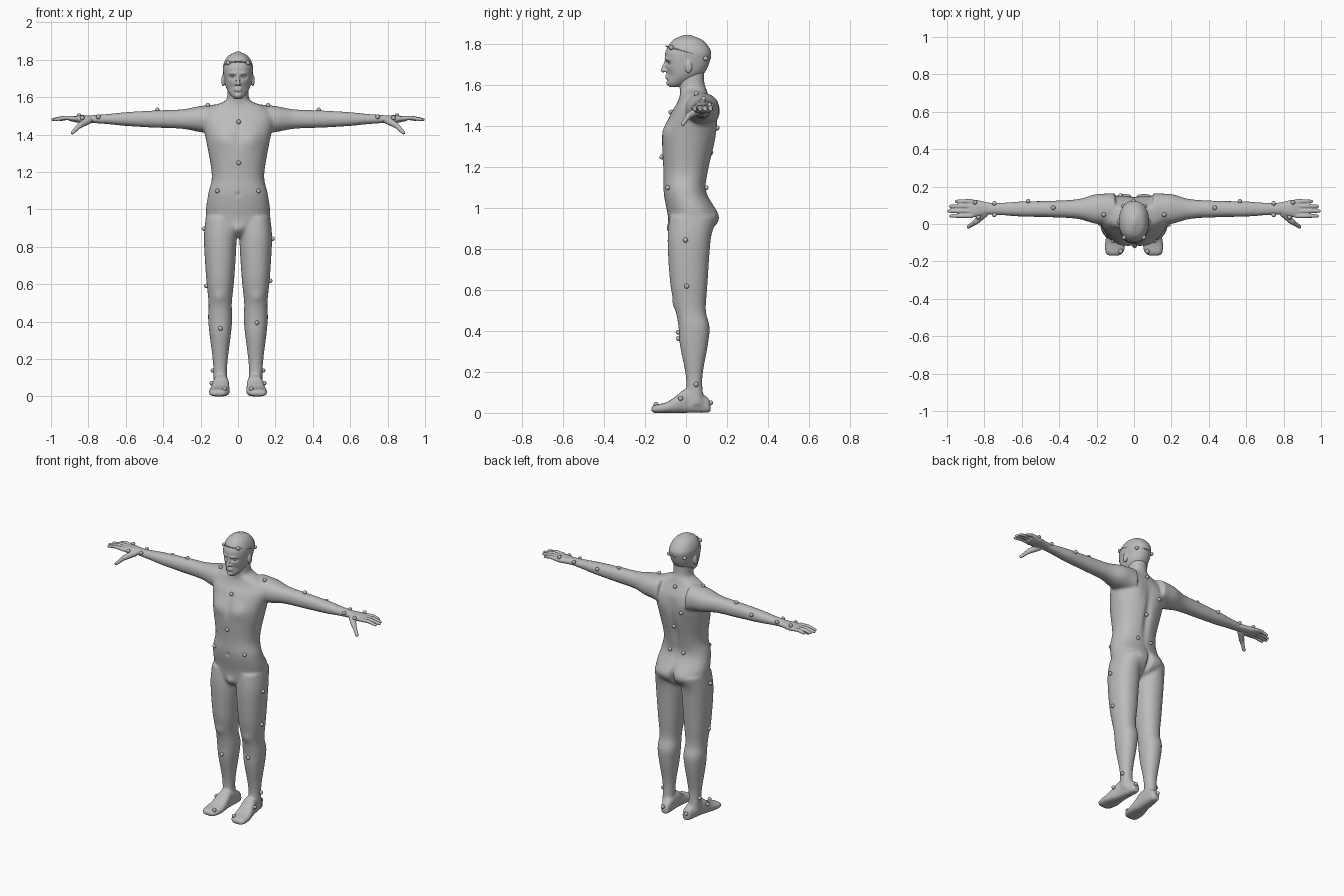
import bpy, bmesh, math
from mathutils import Vector, Matrix

if "Cube" in bpy.data.objects:
    bpy.data.objects.remove(bpy.data.objects["Cube"])

LEFT_AND_RIGHT = (1, -1)
CENTRE_ONLY = (1,)


def make_material(name, value):
    material = bpy.data.materials.new(name)
    material.use_nodes = True
    colour = (value, value, value, 1)
    material.diffuse_color = colour
    material.node_tree.nodes["Principled BSDF"].inputs["Base Color"].default_value = colour
    return material


grey = make_material("plain grey", .5)


def add_object(name, bm):
    bmesh.ops.recalc_face_normals(bm, faces=bm.faces)
    mesh = bpy.data.meshes.new(name)
    bm.to_mesh(mesh)
    bm.free()
    mesh.materials.append(grey)
    mesh.shade_smooth()
    part = bpy.data.objects.new(name, mesh)
    bpy.context.collection.objects.link(part)
    return part


def blend_rings(rings, steps=5):
    """Follow a smooth curve through neighbouring rings."""
    rings = [Vector(ring) for ring in rings]
    padded = [rings[0], *rings, rings[-1]]
    blended = []
    for before, start, end, after in zip(padded, padded[1:], padded[2:], padded[3:]):
        leave, arrive = (end - before) / 2, (after - start) / 2
        for step in range(steps):
            t = step / steps
            ease = t * t * (3 - 2 * t)
            blended.append(start.lerp(end, ease) + leave * t * (1 - t) ** 2 - arrive * t * t * (1 - t))
    return blended + [rings[-1]]


def loft(bm, axis, rings, sides, power=2.2, count=36):
    """Skin rings (station, low, high, low, high) along an axis, once for each side."""
    for side in sides:
        loops = []
        for station, low_u, high_u, low_v, high_v in blend_rings(rings):
            loop = []
            for k in range(count):
                c, s = math.cos(math.tau * k / count), math.sin(math.tau * k / count)
                c, s = (math.copysign(abs(n) ** (2 / power), n) for n in (c, s))
                u = (low_u + high_u + c * (high_u - low_u)) / 2
                v = (low_v + high_v + s * (high_v - low_v)) / 2
                x, y, z = {"x": (station, u, v), "y": (u, station, v), "z": (u, v, station)}[axis]
                loop.append(bm.verts.new((x * side, y, max(z, 0))))
            loops.append(loop)
        for lower, upper in zip(loops, loops[1:]):
            for k in range(count):
                bm.faces.new((lower[k - 1], lower[k], upper[k], upper[k - 1]))
        bm.faces.new(loops[0])
        bm.faces.new(loops[-1])


def column(bm, middle, sides, rings):
    """Upright form from rings (height, half width, front, back)."""
    loft(bm, "z", [(z, middle - w, middle + w, front, back) for z, w, front, back in rings], sides)


def ball(bm, centre, size):
    matrix = Matrix.Translation(centre) @ Matrix.Diagonal((*size, 1))
    bmesh.ops.create_uvsphere(bm, u_segments=16, v_segments=10, radius=1, matrix=matrix)


def rod(bm, start, end, start_radius, end_radius):
    """Rounded tapered rod."""
    start, end = Vector(start), Vector(end)
    span = end - start
    turn = span.to_track_quat("Z", "Y").to_matrix().to_4x4()
    bmesh.ops.create_cone(bm, cap_ends=True, segments=16, radius1=start_radius, radius2=end_radius,
                          depth=span.length, matrix=Matrix.Translation((start + end) / 2) @ turn)
    ball(bm, start, [start_radius] * 3)
    ball(bm, end, [end_radius] * 3)


def fuse(part, voxel, passes):
    """Merge overlapping shells into one smooth skin."""
    remesh = part.modifiers.new("fuse", "REMESH")
    remesh.mode, remesh.voxel_size, remesh.use_smooth_shade = "VOXEL", voxel, True
    soften = part.modifiers.new("soften", "SMOOTH")
    soften.factor, soften.iterations = .5, passes
    graph = bpy.context.evaluated_depsgraph_get()
    mesh = bpy.data.meshes.new_from_object(part.evaluated_get(graph))
    part.modifiers.clear()
    part.data = mesh
    mesh.materials.clear()
    mesh.materials.append(grey)
    mesh.shade_smooth()


def sculpt(part, centre, width, height, shift):
    """Shift the skin softly along y around a point and its mirror point."""
    x, y, z = centre
    for vertex in part.data.vertices:
        co = vertex.co
        distance = (((abs(co.x) - x) / width) ** 2 + ((co.z - z) / height) ** 2 + ((co.y - y) / .05) ** 2)
        co.y += shift * math.exp(-distance)


def mark(bm, part, spots, sides):
    """Set round markers on the skin nearest to each spot."""
    for x, y, z in spots:
        for side in sides:
            spot = Vector((x * side, y, z))
            nearest = min(part.data.vertices, key=lambda vertex: (vertex.co - spot).length_squared)
            ball(bm, nearest.co + nearest.normal * .004, [.012] * 3)


# Torso and neck
bm = bmesh.new()
column(bm, 0, CENTRE_ONLY, [
    (.85, .04, -.05, .05), (.9, .14, -.08, .13), (.97, .172, -.09, .155), (1.08, .16, -.11, .1),
    (1.18, .14, -.11, .11), (1.34, .165, -.115, .145), (1.46, .19, -.075, .145), (1.51, .185, -.045, .13),
    (1.55, .14, -.03, .11), (1.58, .07, -.03, .1), (1.61, .057, -.035, .09), (1.69, .055, -.03, .09)])
# Legs
column(bm, .095, LEFT_AND_RIGHT, [
    (.96, .077, -.08, .14), (.84, .087, -.09, .12), (.63, .075, -.077, .105), (.5, .062, -.05, .097),
    (.42, .065, -.037, .115), (.33, .057, -.03, .107), (.17, .038, 0, .08), (.04, .036, 0, .09)])
# Feet
loft(bm, "y", [(y, .09 - y / 10 - w, .09 - y / 10 + w, 0, top) for y, w, top in (
    (.12, .02, .04), (.1, .03, .08), (0, .042, .115), (-.05, .05, .08), (-.1, .056, .05),
    (-.15, .05, .04), (-.17, .03, .03))], LEFT_AND_RIGHT, power=2.8)
# Arms
loft(bm, "x", [(x, .08 - deep, .08 + deep, 1.483 - tall, 1.483 + tall) for x, deep, tall in (
    (.1, .08, .08), (.2, .08, .07), (.3, .053, .052), (.45, .044, .046), (.6, .041, .037),
    (.7, .034, .027), (.8, .03, .02))], LEFT_AND_RIGHT)
body = add_object("body", bm)
fuse(body, voxel=.0075, passes=12)
# Chest, breastbone, shoulder blades, spine, seat, groin, navel and knees
sculpt(body, (.08, -.11, 1.38), .06, .05, -.014)
sculpt(body, (0, -.1, 1.4), .012, .07, .005)
sculpt(body, (.09, .14, 1.42), .05, .07, .012)
sculpt(body, (0, .13, 1.25), .022, .16, -.014)
sculpt(body, (0, .14, .93), .014, .06, -.03)
sculpt(body, (.08, .15, .94), .05, .05, .014)
sculpt(body, (0, -.08, .89), .03, .03, -.016)
sculpt(body, (0, -.11, 1.08), .01, .01, .008)
sculpt(body, (.1, -.05, .53), .03, .03, -.008)

# Hands with four fingers and a thumb
bm = bmesh.new()
loft(bm, "x", [(x, .083 - deep, .083 + deep, 1.483 - tall, 1.483 + tall) for x, deep, tall in (
    (.75, .027, .02), (.8, .036, .02), (.85, .047, .02), (.9, .045, .01))], LEFT_AND_RIGHT)
for side in LEFT_AND_RIGHT:
    for finger, tip in enumerate((.98, .99, .98, .95)):
        y = .043 + finger * .026
        middle = (side * (.87 + tip) / 2, y, 1.49)
        rod(bm, (side * .87, y, 1.486), middle, .0125, .0115)
        rod(bm, middle, (side * tip, y, 1.48), .0115, .009)
    knuckle = (side * .845, .012, 1.45)
    rod(bm, (side * .8, .055, 1.475), knuckle, .02, .016)
    rod(bm, knuckle, (side * .885, -.015, 1.41), .014, .01)
hands = add_object("hands", bm)
fuse(hands, voxel=.004, passes=3)

# Head with nose, lips, chin and ears
bm = bmesh.new()
column(bm, 0, CENTRE_ONLY, [
    (1.59, .018, -.08, -.04), (1.61, .04, -.09, .01), (1.66, .067, -.094, .09), (1.74, .08, -.103, .122),
    (1.78, .076, -.093, .115), (1.82, .053, -.063, .08), (1.845, .006, -.01, .02)])
rod(bm, (0, -.097, 1.715), (0, -.112, 1.672), .008, .011)
for z in (1.646, 1.636):
    ball(bm, (0, -.093, z), (.022, .009, .006))
ball(bm, (0, -.083, 1.61), (.02, .014, .014))
for side in LEFT_AND_RIGHT:
    ball(bm, (side * .012, -.1, 1.67), (.008, .01, .007))
    ball(bm, (side * .08, .012, 1.69), (.009, .018, .032))
head = add_object("head", bm)
fuse(head, voxel=.004, passes=3)
# Eye sockets, brows and cheeks
sculpt(head, (.03, -.09, 1.708), .018, .01, .013)
sculpt(head, (.03, -.09, 1.727), .022, .008, -.006)
sculpt(head, (.04, -.08, 1.65), .018, .022, .006)

# Eyes
bm = bmesh.new()
for side in LEFT_AND_RIGHT:
    ball(bm, (side * .03, -.074, 1.707), (.012, .012, .009))
add_object("eyes", bm)

# Thin cap seam, tilted down towards the back
bm = bmesh.new()
angles = [math.tau * k / 40 for k in range(40)]
seam = [Vector((.078 * math.cos(a), .011 + .108 * math.sin(a), 1.76 - .03 * math.sin(a))) for a in angles]
for start, end in zip(seam, seam[1:] + seam[:1]):
    rod(bm, start, end, .003, .003)
add_object("cap_seam", bm)

# Round markers: mirrored ones, then those that differ from side to side
bm = bmesh.new()
mark(bm, head, [(.06, -.08, 1.79), (.06, .1, 1.73)], LEFT_AND_RIGHT)
mark(bm, hands, [(.85, .12, 1.51), (.83, .03, 1.49)], LEFT_AND_RIGHT)
mark(bm, body, [
    (.16, .05, 1.57), (.43, .09, 1.54), (.57, .12, 1.5), (.75, .04, 1.5), (.75, .12, 1.5), (.12, -.1, 1.1),
    (.05, .11, 1.1), (.13, .05, .14), (.07, -.15, .05), (.13, -.03, .07), (.09, .12, .05)], LEFT_AND_RIGHT)
mark(bm, body, [
    (0, -.08, 1.47), (0, -.12, 1.25), (0, .11, 1.53), (-.07, .16, 1.39), (0, .13, 1.27), (.19, 0, .84),
    (.17, 0, .62), (.1, -.04, .39), (-.19, 0, .9), (-.17, 0, .59), (-.09, -.04, .36)], CENTRE_ONLY)
add_object("markers", bm)
